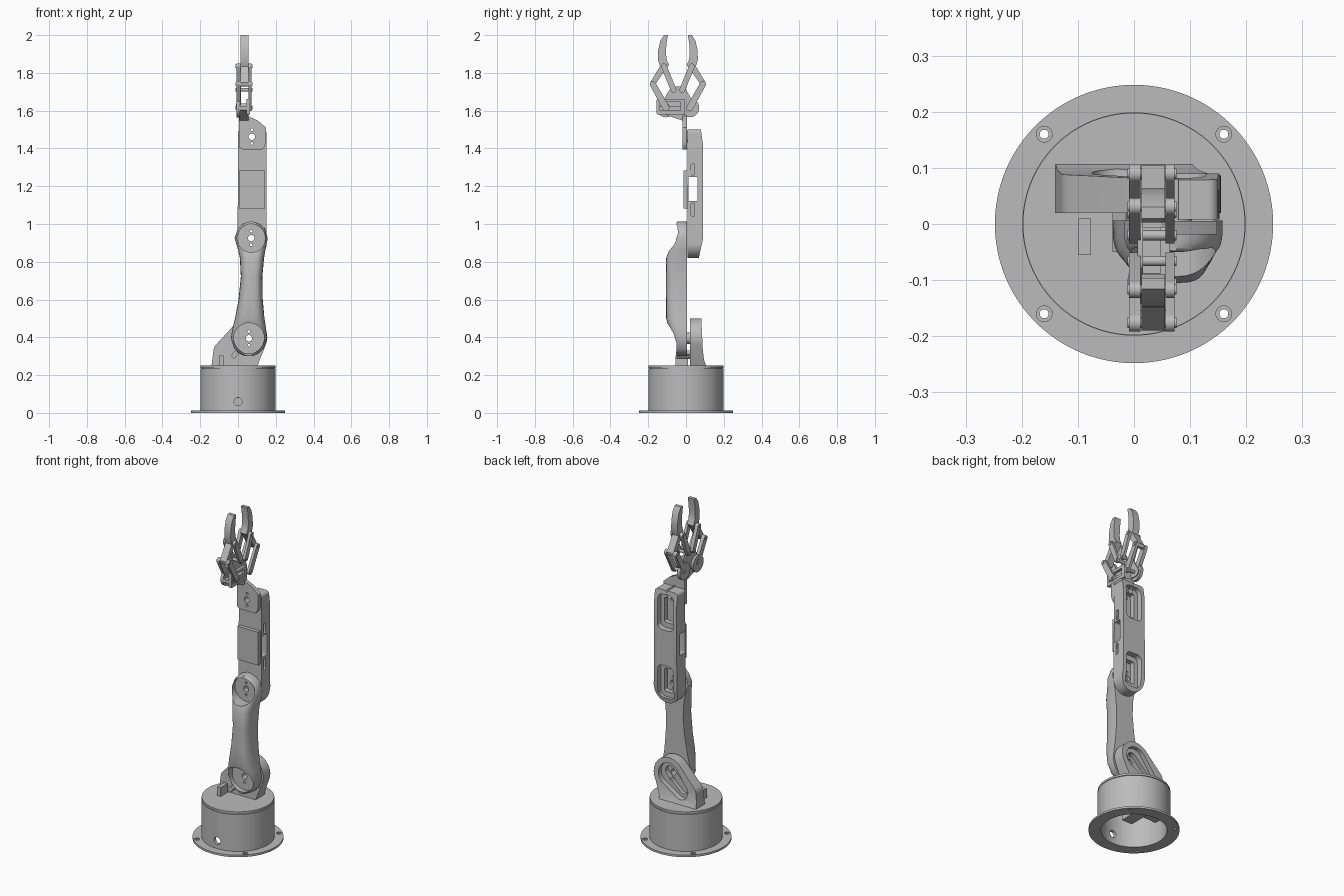
import bpy, bmesh
from math import sin, cos, pi, radians
from mathutils import Vector
from mathutils.geometry import convex_hull_2d

if "Cube" in bpy.data.objects:
    bpy.data.objects.remove(bpy.data.objects["Cube"], do_unlink=True)

GREY = (0.5, 0.5, 0.5, 1)
metal = bpy.data.materials.new("plain grey")
metal.use_nodes = True
metal.diffuse_color = GREY
metal.node_tree.nodes["Principled BSDF"].inputs["Base Color"].default_value = GREY
parts = []


def make(name, rings):
    """Skin a list of closed rings and cap both ends."""
    bm = bmesh.new()
    rows = [[bm.verts.new(p) for p in ring] for ring in rings]
    n = len(rows[0])
    for a, b in zip(rows, rows[1:]):
        for i in range(n):
            bm.faces.new((a[i], a[(i + 1) % n], b[(i + 1) % n], b[i]))
    bm.faces.new(rows[0])
    bm.faces.new(rows[-1])
    bmesh.ops.recalc_face_normals(bm, faces=bm.faces)
    mesh = bpy.data.meshes.new(name)
    bm.to_mesh(mesh)
    bm.free()
    mesh.materials.append(metal)
    obj = bpy.data.objects.new(name, mesh)
    bpy.context.scene.collection.objects.link(obj)
    parts.append(obj)
    return obj


def prism(name, outline, axis, lo, hi):
    """Extrude a 2D outline along an axis."""
    place = {"x": lambda p, t: (t, p[0], p[1]),
             "y": lambda p, t: (p[0], t, p[1]),
             "z": lambda p, t: (p[0], p[1], t)}[axis]
    return make(name, [[place(p, t) for p in outline] for t in (lo, hi)])


def circle(u, v, r, n=48):
    return [(u + r * cos(2 * pi * i / n), v + r * sin(2 * pi * i / n)) for i in range(n)]


def hull(*discs):
    """Outline wrapped tightly around discs given as (u, v, radius)."""
    pts = [Vector(p) for d in discs for p in circle(*d)]
    return [pts[i] for i in convex_hull_2d(pts)]


def rounded(u0, v0, u1, v1, r):
    return hull(*[(u, v, r) for u in (u0 + r, u1 - r) for v in (v0 + r, v1 - r)])


def rect(u0, v0, u1, v1):
    return [(u0, v0), (u1, v0), (u1, v1), (u0, v1)]


def combine(obj, *tools, op="DIFFERENCE"):
    bpy.context.view_layer.objects.active = obj
    for tool in tools:
        mod = obj.modifiers.new("cut", "BOOLEAN")
        mod.operation, mod.object, mod.solver = op, tool, "EXACT"
        bpy.ops.object.modifier_apply(modifier=mod.name)
        parts.remove(tool)
        bpy.data.objects.remove(tool, do_unlink=True)
    return obj


def horn_holes(obj, x, z):
    """Shaft hole with a screw hole above and below."""
    for dz, r in ((0, 0.017), (0.036, 0.007), (-0.036, 0.007)):
        combine(obj, prism("hole", circle(x, z + dz, r, 20), "y", -0.3, 0.3))


SHOULDER, ELBOW, WRIST = (0.058, 0.395), (0.07, 0.925), (0.073, 1.462)

# Hollow drum base with a screwed flange
flange = prism("base_flange", circle(0, 0, 0.248, 96), "z", 0, 0.012)
combine(flange, prism("bore", circle(0, 0, 0.18, 96), "z", -0.1, 0.1))
for sx in (-0.16, 0.16):
    for sy in (-0.16, 0.16):
        combine(flange, prism("hole", circle(sx, sy, 0.008, 24), "z", -0.1, 0.1),
                prism("sink", circle(sx, sy, 0.014, 24), "z", 0.006, 0.1))
drum = prism("base_drum", circle(0, 0, 0.199, 96), "z", 0.002, 0.234)
combine(drum, prism("bore", circle(0, 0, 0.18, 96), "z", -0.1, 0.222),
        prism("cable_hole", circle(0, 0.06, 0.021, 32), "y", -0.3, -0.1))
prism("turntable_seam", circle(0, 0, 0.192, 96), "z", 0.23, 0.24)
prism("turntable", circle(0, 0, 0.198, 96), "z", 0.238, 0.25)
prism("base_motor", rect(-0.035, -0.06, 0.035, 0.06), "z", 0.08, 0.225)
prism("base_motor_shelf", rect(-0.182, -0.03, 0.182, 0.03), "z", 0.13, 0.15)

# Leaning shoulder bracket with a motor pocket in its back
bracket = prism("shoulder_bracket", hull((0.055, 0.4, 0.1), (-0.075, 0.325, 0.055),
                (-0.137, 0.25, 0.003), (0.1, 0.25, 0.003)), "y", 0.02, 0.11)
combine(bracket, prism("side", [(0, 0.245), (0.108, 0.245), (0.096, 0.28), (0.089, 0.33),
                       (0.085, 0.42), (0.08, 0.52), (0, 0.52)], "x", -0.3, 0.3), op="INTERSECT")
combine(bracket,
        prism("pocket", hull((0.055, 0.4, 0.068), (-0.03, 0.32, 0.045)), "y", 0.06, 0.2),
        prism("slot", hull((0.065, 0.41, 0.03), (-0.025, 0.325, 0.03)), "y", 0.035, 0.2))
horn_holes(bracket, *SHOULDER)
prism("shoulder_motor_stop", rect(-0.1, -0.055, -0.077, 0.01), "z", 0.248, 0.304)
prism("shoulder_lug", [(-0.038, 0.305), (-0.02, 0.286), (0.004, 0.312), (-0.014, 0.331)],
      "y", -0.05, 0.03)

# Upper arm: rounded shell with a flat back and a cup at each joint
stations = [(0.301, 0.058, 0.02, 0.05), (0.315, 0.058, 0.052, 0.053), (0.34, 0.058, 0.078, 0.06),
            (0.395, 0.058, 0.096, 0.076), (0.45, 0.06, 0.088, 0.091), (0.5, 0.062, 0.078, 0.105),
            (0.6, 0.067, 0.064, 0.105), (0.72, 0.072, 0.057, 0.105), (0.82, 0.074, 0.064, 0.105),
            (0.86, 0.073, 0.072, 0.09), (0.925, 0.07, 0.088, 0.067), (0.975, 0.07, 0.072, 0.053),
            (1.0, 0.07, 0.044, 0.05), (1.013, 0.07, 0.01, 0.048)]
rings = []
for z, cx, half, depth in stations:
    arc = [(pi * i / 24) for i in range(25)]
    ring = [(cx + half * (1 if cos(a) > 0 else -1) * abs(cos(a)) ** 0.6,
             -depth * max(sin(a), 0) ** 0.6, z) for a in arc]
    rings.append(ring + [(cx - half, 0.006, z), (cx + half, 0.006, z)])
upper = make("upper_arm", rings)
combine(upper, prism("cup", circle(*SHOULDER, 0.081), "y", -0.3, -0.022),
        prism("cup", circle(*ELBOW, 0.075), "y", -0.3, -0.022))
horn_holes(upper, *SHOULDER)
horn_holes(upper, *ELBOW)
prism("shoulder_shaft", circle(*SHOULDER, 0.03), "y", 0.004, 0.022)
horn_holes(parts[-1], *SHOULDER)

# Forearm: round-ended beam with two motor pockets and a side window
forearm = prism("forearm", hull((0.075, 0.897, 0.077), (0.018, 1.482, 0.018),
                (0.132, 1.482, 0.018)), "y", 0.008, 0.2)
combine(forearm, prism("side", [(0, 0.8), (0.064, 0.8), (0.076, 0.86), (0.09, 0.92), (0.09, 1.42),
                       (0.076, 1.52), (0, 1.52)], "x", -0.2, 0.3), op="INTERSECT")
for low, high in ((0.85, 1.05), (1.265, 1.475)):
    combine(forearm,
            prism("pocket", rounded(0.022, low, 0.128, high, 0.03), "y", 0.055, 0.2),
            prism("slot", rounded(0.045, low + 0.03, 0.105, high - 0.03, 0.01), "y", 0.025, 0.2))
prism("forearm_cover", rect(0.006, 1.083, 0.143, 1.283), "y", -0.014, 0.03)
for part in (forearm, parts[-1]):
    combine(part, prism("window", rounded(0.012, 1.122, 0.06, 1.25, 0.005), "x", -0.2, 0.3))
for low, high in ((1.26, 1.32), (1.04, 1.11)):
    combine(forearm, prism("groove", rounded(0.027, low, 0.046, high, 0.008), "x", 0.138, 0.3))
horn_holes(forearm, *ELBOW)
horn_holes(forearm, *WRIST)

# Wrist plate
wrist = prism("wrist_plate", [(0.005, 1.405), (0.026, 1.394), (0.127, 1.394), (0.14, 1.41),
              (0.148, 1.43), (0.148, 1.51), (0.106, 1.547), (0.048, 1.574), (0.005, 1.57)],
              "y", -0.019, 0.005)
horn_holes(wrist, *WRIST)
prism("wrist_shaft", circle(*WRIST, 0.03), "y", 0.003, 0.012)
horn_holes(parts[-1], *WRIST)

# Gripper housing: floor, motor plate and pivot plate
prism("gripper_floor", [(-0.155, 1.622), (-0.005, 1.622), (-0.005, 1.56), (-0.02, 1.548),
      (-0.1, 1.575), (-0.155, 1.603)], "x", 0.005, 0.055)
plate = prism("gripper_motor_plate", rounded(-0.155, 1.58, -0.005, 1.662, 0.006), "x", 0.046, 0.064)
combine(plate, prism("window", rect(-0.138, 1.6, -0.03, 1.645), "x", 0.0, 0.2))
prism("gripper_motor_shaft", circle(-0.104, 1.622, 0.016, 24), "x", -0.01, 0.06)
prism("gripper_pivot_plate", hull((-0.12, 1.61, 0.025), (0.03, 1.61, 0.025),
      (-0.066, 1.71, 0.018), (-0.02, 1.71, 0.018)), "x", 0.006, 0.016)

# Fingers, gears and links, mirrored about the gripper's middle plane
finger = [(0.01, 2.0), (0.03, 2.0), (0.05, 1.97), (0.061, 1.92), (0.063, 1.87), (0.052, 1.835),
          (0.104, 1.748), (0.1, 1.73), (0.084, 1.728), (0.025, 1.815), (0.003, 1.842),
          (0.016, 1.87), (0.02, 1.9), (0.018, 1.95)]
for side, flip in (("back", lambda y: y), ("front", lambda y: -0.086 - y)):
    knuckle, elbow, pivot, gear = [(flip(y), z) for y, z in
                                   ((0.031, 1.835), (0.09, 1.741), (-0.02, 1.71), (0.02, 1.615))]
    prism(side + "_finger", [(flip(y), z) for y, z in finger], "x", 0.013, 0.055)
    prism(side + "_gear", circle(*gear, 0.05), "x", -0.008, 0.01)
    for layer, lo, hi in (("right", -0.009, 0.012), ("left", 0.056, 0.072)):
        prism(f"{side}_{layer}_short_link", hull((*knuckle, 0.015), (*pivot, 0.015)), "x", lo, hi)
        prism(f"{side}_{layer}_long_link", hull((*elbow, 0.016), (*gear, 0.018)), "x", lo, hi)
    for name, spot in (("knuckle", knuckle), ("elbow", elbow), ("pivot", pivot), ("gear", gear)):
        prism(f"{side}_{name}_pin", circle(*spot, 0.009, 20), "x", -0.012, 0.076)

# Smooth the round walls and keep the edges crisp
bpy.ops.object.select_all(action="DESELECT")
for obj in parts:
    obj.select_set(True)
bpy.context.view_layer.objects.active = parts[0]
bpy.ops.object.shade_smooth_by_angle(angle=radians(30))
